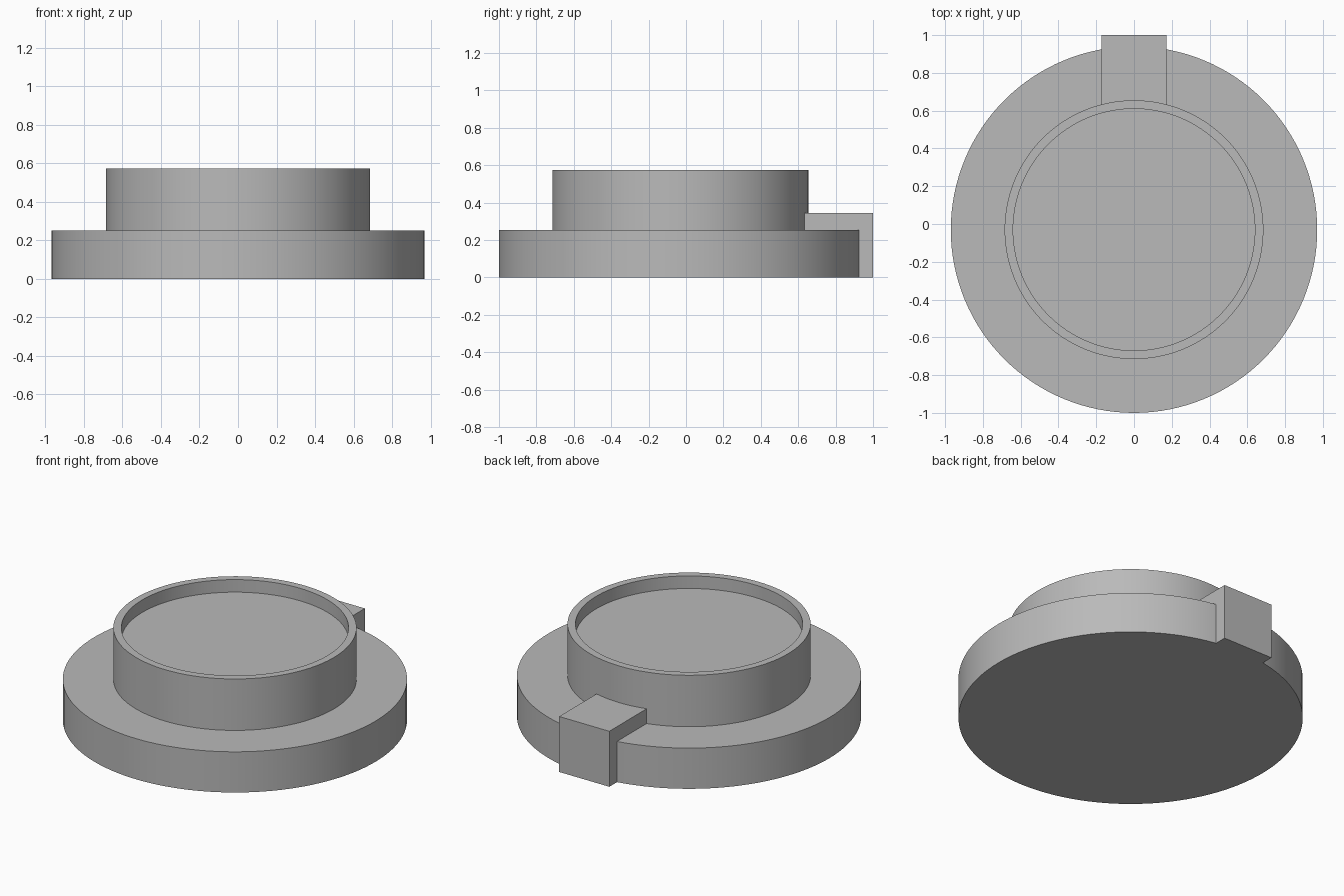
import bpy, bmesh, math
from mathutils import Matrix, Vector

old = bpy.data.objects.get("Cube")
if old:
    bpy.data.objects.remove(old, do_unlink=True)

grey = bpy.data.materials.new("plain grey")
grey.use_nodes = True
colour = (0.49, 0.49, 0.49, 1)
grey.diffuse_color = colour
grey.node_tree.nodes["Principled BSDF"].inputs["Base Color"].default_value = colour

CENTRE_Y = -0.03
SEGMENTS = 128


def finish(name, bm):
    bmesh.ops.recalc_face_normals(bm, faces=bm.faces)
    mesh = bpy.data.meshes.new(name)
    bm.to_mesh(mesh)
    bm.free()
    mesh.materials.append(grey)
    obj = bpy.data.objects.new(name, mesh)
    bpy.context.collection.objects.link(obj)
    return obj


# Stepped round body: wide flange, raised collar and shallow dished top
profile = [(0.97, 0), (0.97, 0.253), (0.685, 0.253),
           (0.685, 0.573), (0.64, 0.573), (0.64, 0.495)]
bm = bmesh.new()
rings = []
for radius, z in profile:
    place = Matrix.Translation(Vector((0, CENTRE_Y, z)))
    rings.append(bmesh.ops.create_circle(
        bm, segments=SEGMENTS, radius=radius, matrix=place)["verts"])
for low, high in zip(rings, rings[1:]):
    for i in range(SEGMENTS):
        j = (i + 1) % SEGMENTS
        bm.faces.new((low[i], low[j], high[j], high[i]))
bm.faces.new(rings[0])
bm.faces.new(rings[-1])
body = finish("flanged_body", bm)

# Locating tab at the back, running from the collar past the flange
bm = bmesh.new()
bmesh.ops.create_cube(bm, size=1)
bmesh.ops.scale(bm, vec=(0.345, 0.4, 0.345), verts=bm.verts)
bmesh.ops.translate(bm, vec=(0, 0.8, 0.1725), verts=bm.verts)
tab = finish("locating_tab", bm)
tab.hide_render = True

# Fuse the tab into the body
union = body.modifiers.new("fuse_tab", "BOOLEAN")
union.operation = "UNION"
union.solver = "EXACT"
union.object = tab
bpy.ops.object.select_all(action="DESELECT")
body.select_set(True)
bpy.context.view_layer.objects.active = body
bpy.ops.object.modifier_apply(modifier=union.name)
bpy.data.objects.remove(tab, do_unlink=True)
bpy.ops.object.shade_smooth_by_angle(angle=math.radians(30))
